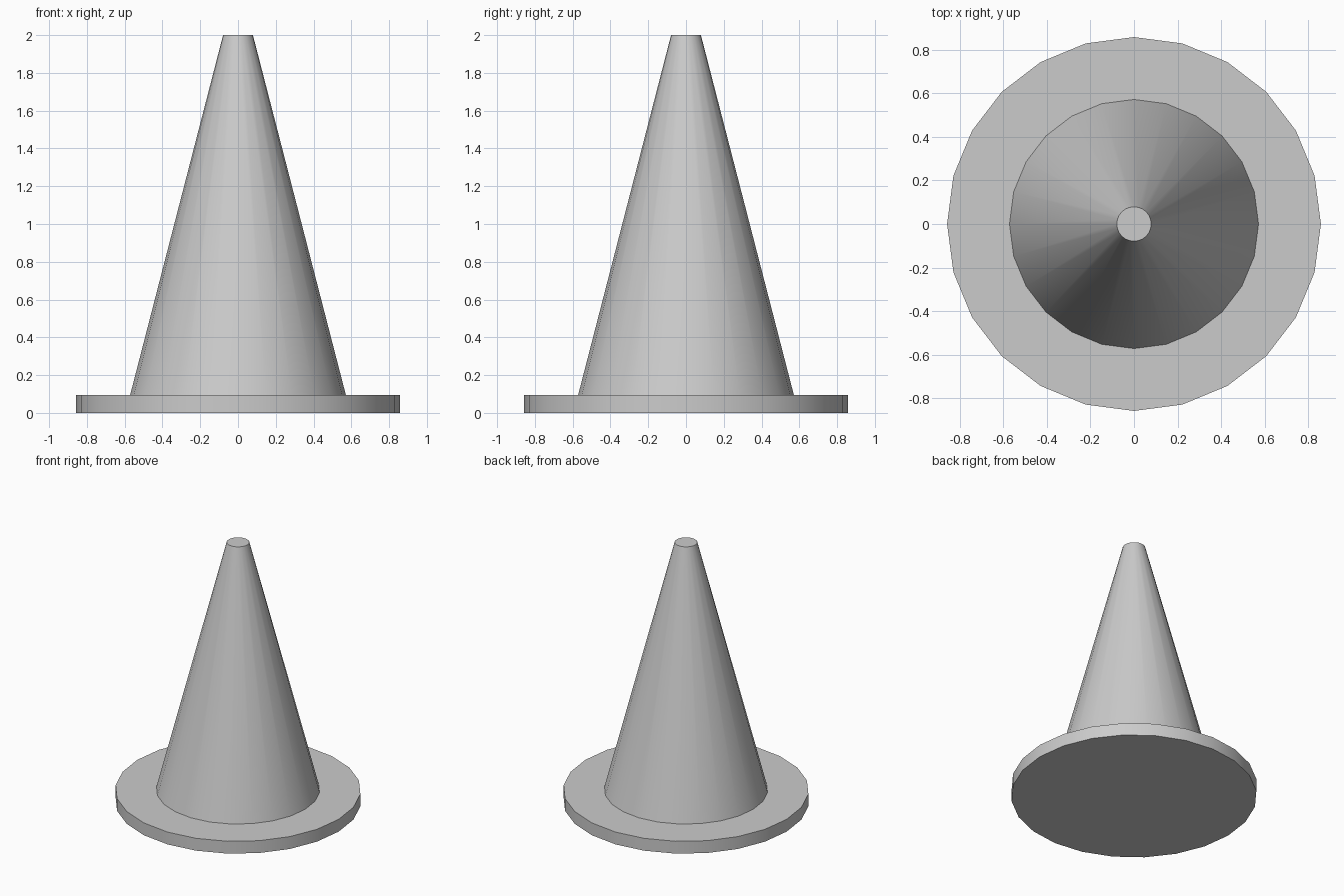
import bpy
import math

if "Cube" in bpy.data.objects:
    bpy.data.objects.remove(bpy.data.objects["Cube"])

SIDES = 24

grey = bpy.data.materials.new("plain grey")
grey.diffuse_color = (0.6, 0.6, 0.6, 1)
grey.use_nodes = True
grey.node_tree.nodes["Principled BSDF"].inputs["Base Color"].default_value = grey.diffuse_color


def frustum(name, r_bottom, r_top, z_bottom, z_top):
    """Round tapered part with flat caps and a smooth side."""
    bpy.ops.mesh.primitive_cone_add(
        vertices=SIDES, radius1=r_bottom, radius2=r_top,
        depth=z_top - z_bottom, location=(0, 0, (z_bottom + z_top) / 2))
    part = bpy.context.object
    part.name = name
    part.data.materials.append(grey)
    bpy.ops.object.shade_smooth_by_angle(angle=math.radians(30))
    return part


# Flat round foot
frustum("base_disc", 0.857, 0.857, 0.0, 0.095)

# Tall tapered body with a small flat tip
frustum("cone_body", 0.571, 0.079, 0.095, 2.0)
